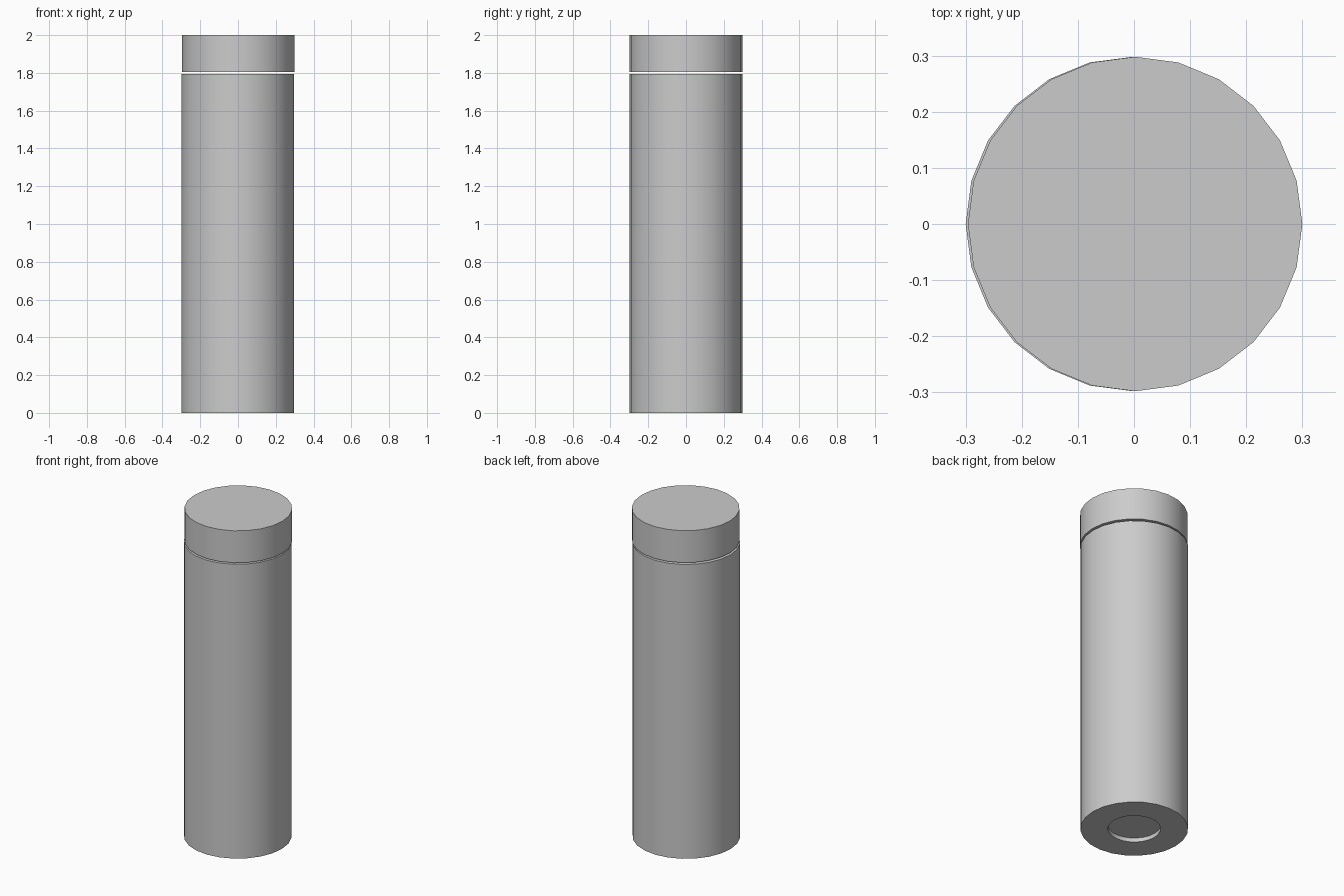
import bpy, bmesh, math

if "Cube" in bpy.data.objects:
    bpy.data.objects.remove(bpy.data.objects["Cube"])

SIDES = 24


def lathe(name, profile, x):
    """Closed turned solid from (radius, z) points, listed bottom to top."""
    bm = bmesh.new()
    rings = []
    for r, z in profile:
        rings.append([bm.verts.new((x + r * math.cos(2 * math.pi * i / SIDES),
                                    r * math.sin(2 * math.pi * i / SIDES), z))
                      for i in range(SIDES)])
    for a, b in zip(rings, rings[1:]):
        for i in range(SIDES):
            j = (i + 1) % SIDES
            bm.faces.new((a[i], a[j], b[j], b[i]))
    bm.faces.new(rings[0][::-1])
    bm.faces.new(rings[-1])
    bmesh.ops.recalc_face_normals(bm, faces=bm.faces)
    mesh = bpy.data.meshes.new(name)
    bm.to_mesh(mesh)
    bm.free()
    ob = bpy.data.objects.new(name, mesh)
    bpy.context.collection.objects.link(ob)
    bpy.ops.object.select_all(action='DESELECT')
    ob.select_set(True)
    bpy.context.view_layer.objects.active = ob
    bpy.ops.object.shade_smooth_by_angle(angle=math.radians(30))
    return ob


# Tall body with a shallow round recess in its underside
lathe("body", [(0.146, 0.025), (0.146, 0), (0.298, 0), (0.298, 1.795)], -0.002)

# Cap, separated from the body by a thin gap and very slightly offset
lathe("cap", [(0.298, 1.805), (0.298, 2.0)], 0.002)
